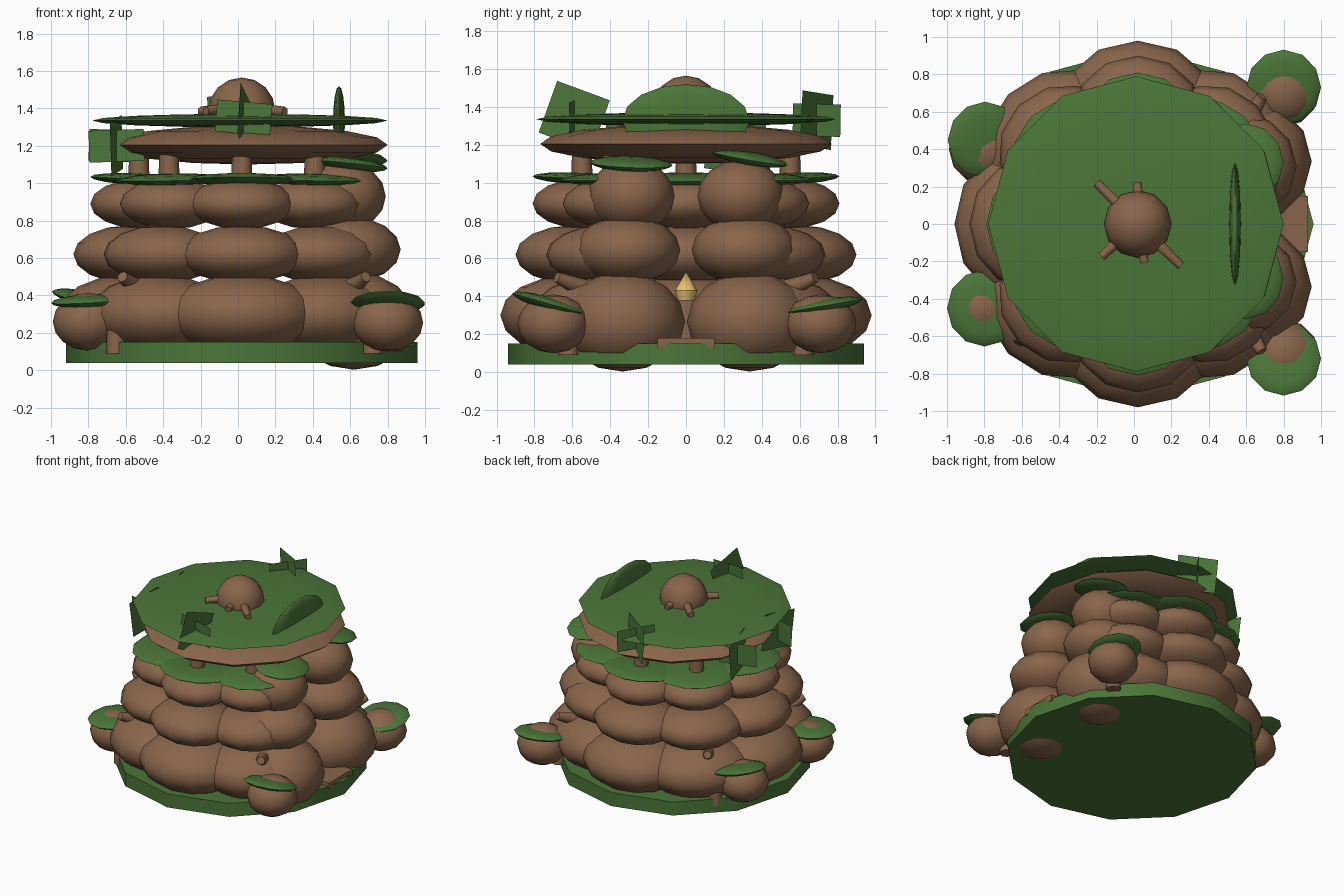
import bpy
from math import radians, cos, sin, pi
from mathutils import Vector

if "Cube" in bpy.data.objects:
    bpy.data.objects.remove(bpy.data.objects["Cube"])

CX = 0.02  # axis of the hut


def material(name, rgb):
    m = bpy.data.materials.new(name)
    m.diffuse_color = (*rgb, 1)
    m.use_nodes = True
    m.node_tree.nodes["Principled BSDF"].inputs["Base Color"].default_value = m.diffuse_color
    return m


BROWN = material("earth_brown", (0.25, 0.13, 0.07))
GREEN = material("moss_green", (0.07, 0.18, 0.04))
GOLD = material("flame_gold", (0.85, 0.55, 0.15))


def finish(name, mat, smooth=True):
    o = bpy.context.object
    o.name = name
    o.data.materials.append(mat)
    if smooth:
        bpy.ops.object.shade_smooth_by_angle(angle=radians(60))
    return o


def blob(name, loc, radii, rot=(0, 0, 0), mat=BROWN, seg=12, rings=8):
    bpy.ops.mesh.primitive_uv_sphere_add(segments=seg, ring_count=rings, radius=1,
                                         location=loc, rotation=[radians(a) for a in rot])
    o = bpy.context.object
    o.scale = radii
    bpy.ops.object.transform_apply(location=False, rotation=False, scale=True)
    return finish(name, mat)


def stick(name, a, b, r1, r2, mat=BROWN, sides=8):
    a, b = Vector(a), Vector(b)
    d = b - a
    bpy.ops.mesh.primitive_cone_add(vertices=sides, radius1=r1, radius2=r2, depth=d.length,
                                    location=(a + b) / 2,
                                    rotation=d.to_track_quat('Z', 'Y').to_euler())
    return finish(name, mat)


def blade(name, loc, w, h, rot):
    bpy.ops.mesh.primitive_plane_add(size=1, location=loc,
                                     rotation=[radians(a) for a in rot])
    o = bpy.context.object
    for v in o.data.vertices:  # stand the plane upright
        v.co = (v.co.x * w, 0, v.co.y * h)
    return finish(name, GREEN, False)


def polar(r, deg, z):
    return (CX + r * cos(radians(deg)), r * sin(radians(deg)), z)


# mossy base slab
stick("base", (CX, 0, 0.04), (CX, 0, 0.15), 0.94, 0.94, GREEN, 12)

# stacked wall rings, open towards +x: ring radius, z, blob radii
rings = [(0.62, 0.30, (0.36, 0.42, 0.21)),
         (0.60, 0.62, (0.30, 0.34, 0.155)),
         (0.53, 0.89, (0.28, 0.29, 0.135))]
for i, (r, z, radii) in enumerate(rings):
    for k in range(1, 8):
        blob(f"wall_{i + 1}_stone", polar(r, 45 * k, z), radii, (0, 0, 45 * k))

# larger stones beside the doorway
doors = [(0.62, 0.335, 0.265, (0.33, 0.33, 0.262)),
         (0.58, 0.31, 0.645, (0.29, 0.28, 0.18)),
         (0.55, 0.29, 0.93, (0.24, 0.23, 0.19))]
for s in (-1, 1):
    for x, y, z, radii in doors:
        blob("door_stone", (x, s * y, z), radii)
blob("door_moss", (0.60, -0.29, 1.10), (0.20, 0.22, 0.035), (-2, 6, 0), GREEN)
blob("door_moss", (0.60, 0.33, 1.13), (0.20, 0.21, 0.035), (-10, 3, 0), GREEN)

# moss caps and roof posts on the top ring
for k in range(1, 8):
    blob("wall_moss", polar(0.54, 45 * k, 1.02), (0.27, 0.30, 0.032),
         (0, (-3, 2)[k % 2], 45 * k), GREEN)
    stick("roof_post", polar(0.55, 45 * k, 0.95), polar(0.55, 45 * k, 1.2), 0.06, 0.05)

# roof slab and its moss
blob("roof", (0.05, 0, 1.205), (0.75, 0.77, 0.105))
blob("roof_moss", (CX - 0.01, 0, 1.335), (0.79, 0.79, 0.036), mat=GREEN)

# finial ball with radiating twigs
blob("finial", (CX, 0, 1.385), (0.18, 0.18, 0.18))
for a, l in ((90, 0.22), (135, 0.31), (222, 0.26), (280, 0.21), (316, 0.32)):
    c = Vector((CX, 0, 1.40))
    d = Vector((cos(radians(a)), sin(radians(a)), -0.05))
    stick("finial_twig", c, c + d * l, 0.04, 0.025, sides=6)

# upright leaf crest over the door
blob("roof_crest", (0.54, 0, 1.33), (0.032, 0.335, 0.19), mat=GREEN)

# crossed grass blades around the roof edge
for loc, yaw, tilt in (((0.03, -0.59, 1.35), -10, 20), ((-0.03, 0.69, 1.33), 57, 5),
                       ((-0.65, 0.26, 1.20), 12, 8), ((-0.65, -0.26, 1.20), -12, -8)):
    blade("grass_blade", loc, 0.30, 0.17, (0, tilt / 4, yaw))
    blade("grass_blade", loc, 0.30, 0.29, (0, tilt, yaw + 90))

# outlying boulders with tilted moss hats and a support stub
boulders = [((0.80, 0.71, 0.255), (0.80, 0.73, 0.35), (10, 0, 0), (0.72, 0.62)),
            ((0.80, -0.70, 0.255), (0.80, -0.72, 0.36), (-16, 0, 0), (0.72, -0.62)),
            ((-0.80, 0.40, 0.26), (-0.80, 0.45, 0.38), (6, 12, 0), (-0.65, 0.55)),
            ((-0.80, -0.44, 0.26), (-0.80, -0.45, 0.37), (3, -3, 0), (-0.65, -0.58))]
for body, hat, rot, stub in boulders:
    blob("boulder", body, (0.19, 0.19, 0.155))
    blob("boulder_moss", hat, (0.20, 0.205, 0.035), rot, GREEN)
    x, y = stub
    stick("boulder_stub", (x, y, 0.09), (x, y, 0.26), 0.055, 0.05)
    stick("wall_twig", (x * 0.8, y * 0.8, 0.42), (x * 0.95, y * 1.1, 0.50), 0.06, 0.03)

# doorstep
bpy.ops.mesh.primitive_cube_add(size=1, location=(0.82, 0, 0.155))
bpy.context.object.scale = (0.22, 0.30, 0.05)
finish("doorstep", BROWN, False)

# hearth stump and flame inside
stick("hearth", (CX, 0, 0.14), (CX, 0, 0.38), 0.12, 0.10)
stick("flame", (CX, 0, 0.43), (CX, 0, 0.53), 0.06, 0, GOLD)
stick("flame_base", (CX, 0, 0.38), (CX, 0, 0.43), 0.045, 0.06, GOLD)
